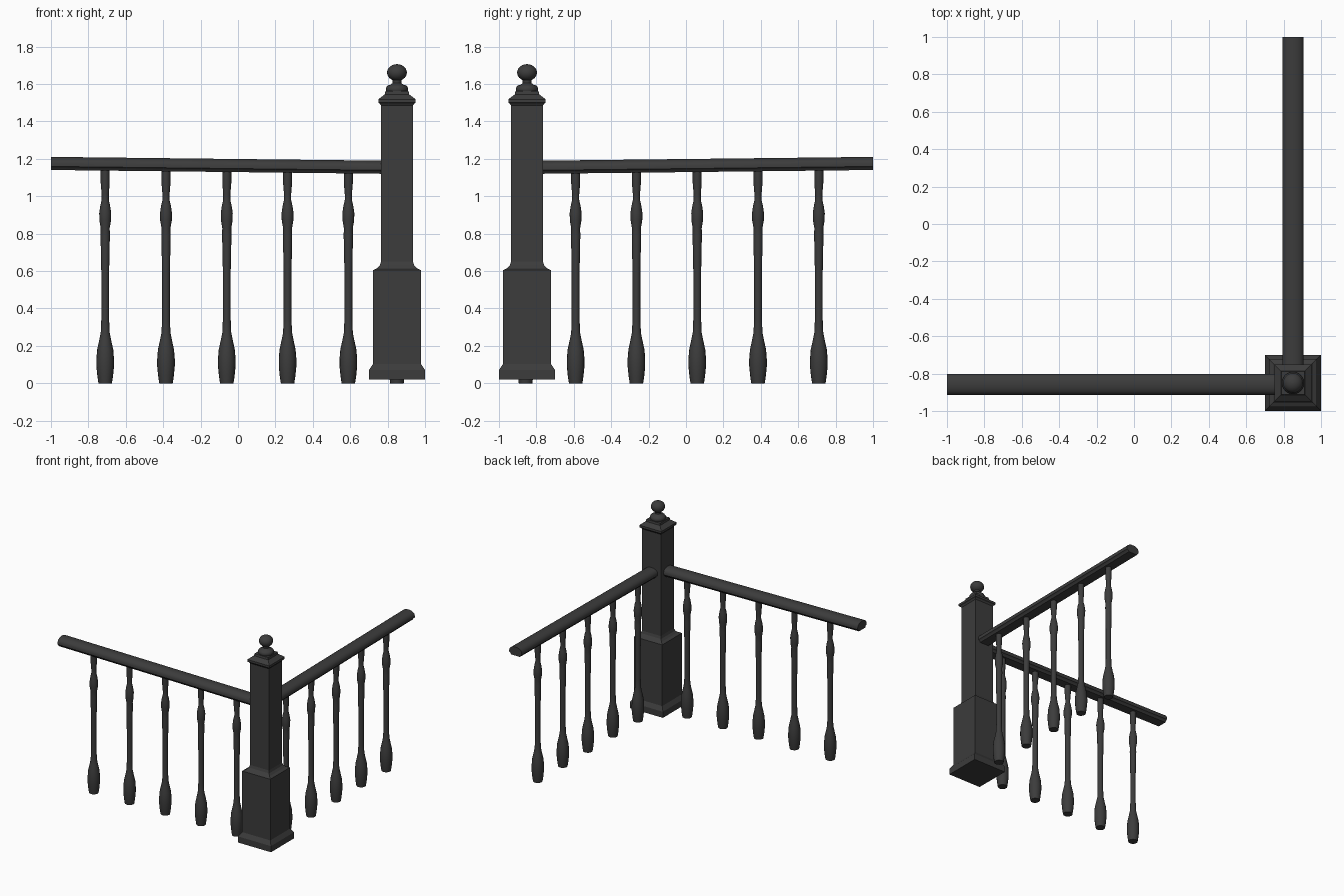
import bpy, bmesh, math

if "Cube" in bpy.data.objects:
    bpy.data.objects.remove(bpy.data.objects["Cube"])

iron = bpy.data.materials.new("dark_paint")
iron.diffuse_color = (0.045, 0.045, 0.045, 1)
iron.use_nodes = True
iron.node_tree.nodes["Principled BSDF"].inputs["Base Color"].default_value = iron.diffuse_color
C = 0.85  # post sits at (C, -C)


def add_object(name, mesh, loc=(0, 0, 0), smooth=None):
    ob = bpy.data.objects.new(name, mesh)
    bpy.context.collection.objects.link(ob)
    ob.location = loc
    if smooth:
        bpy.ops.object.select_all(action='DESELECT')
        ob.select_set(True)
        bpy.context.view_layer.objects.active = ob
        bpy.ops.object.shade_smooth_by_angle(angle=math.radians(smooth))
    return ob


def loft(name, rings):
    """Skin a list of equal-length point rings and cap both ends."""
    bm = bmesh.new()
    vs = [[bm.verts.new(p) for p in ring] for ring in rings]
    n = len(vs[0])
    for a, b in zip(vs, vs[1:]):
        for i in range(n):
            j = (i + 1) % n
            bm.faces.new((a[i], a[j], b[j], b[i]))
    bm.faces.new(vs[0])
    bm.faces.new(vs[-1])
    bmesh.ops.recalc_face_normals(bm, faces=bm.faces)
    mesh = bpy.data.meshes.new(name)
    bm.to_mesh(mesh)
    bm.free()
    mesh.materials.append(iron)
    return mesh


def turned(name, profile, sides):
    """Revolve (radius, z) points; 4 sides gives a square of that half width."""
    k, a0 = (math.sqrt(2), math.pi / 4) if sides == 4 else (1, 0)
    return loft(name, [[(r * k * math.cos(a0 + math.tau * i / sides),
                         r * k * math.sin(a0 + math.tau * i / sides), z)
                        for i in range(sides)] for r, z in profile])


# Square newel post with plinth, and its cap
add_object("newel_post", turned("newel_post", [
    (0.15, 0.02), (0.15, 0.07), (0.128, 0.103), (0.128, 0.605), (0.107, 0.615),
    (0.092, 0.63), (0.085, 0.65), (0.085, 1.5)], 4), (C, -C, 0))
add_object("post_cap", turned("post_cap", [
    (0.085, 1.485), (0.092, 1.495), (0.1, 1.5), (0.1, 1.518),
    (0.065, 1.545), (0.062, 1.562)], 4), (C, -C, 0))

# Round finial: collar, neck and slightly squashed ball
ball = [(0.053 * math.cos(a), 1.661 + 0.045 * math.sin(a))
        for a in (math.radians(-62 + 150 * i / 12) for i in range(13))]
add_object("finial", turned("finial", [
    (0.05, 1.55), (0.059, 1.565), (0.059, 1.58), (0.05, 1.592), (0.034, 1.596),
    (0.023, 1.606), (0.023, 1.615)] + ball, 24), (C, -C, 0), 40)

# Turned baluster, one mesh shared by both runs
baluster = turned("baluster", [
    (0.036, 0), (0.042, 0.04), (0.047, 0.09), (0.047, 0.13), (0.043, 0.18),
    (0.032, 0.23), (0.024, 0.27), (0.021, 0.34), (0.021, 0.6), (0.025, 0.79),
    (0.024, 0.83), (0.031, 0.87), (0.032, 0.91), (0.026, 0.95), (0.019, 0.98),
    (0.019, 1.01), (0.024, 1.07), (0.024, 1.143)], 16)

# Gently sloping handrail section: (sideways, height)
half = [(0.04, 0), (0.046, 0.012), (0.057, 0.019), (0.057, 0.036),
        (0.051, 0.052), (0.035, 0.064), (0.014, 0.07)]
section = half + [(-v, h) for v, h in reversed(half)]

runs = {"front": lambda x, off: (x, -C - 0.008 + off),
        "right": lambda x, off: (C + off, -x)}
for side, place in runs.items():
    rings = [[(*place(x, v), h + 1.12 + 0.0115 * (0.77 - x)) for v, h in section]
             for x in (-1.0, 0.78)]
    add_object(side + "_handrail", loft(side + "_handrail", rings), smooth=35)
    for i in range(5):
        x = 0.59 - 0.325 * i
        add_object(f"{side}_baluster_{i + 1}", baluster, (*place(x, 0), 0), 40)
